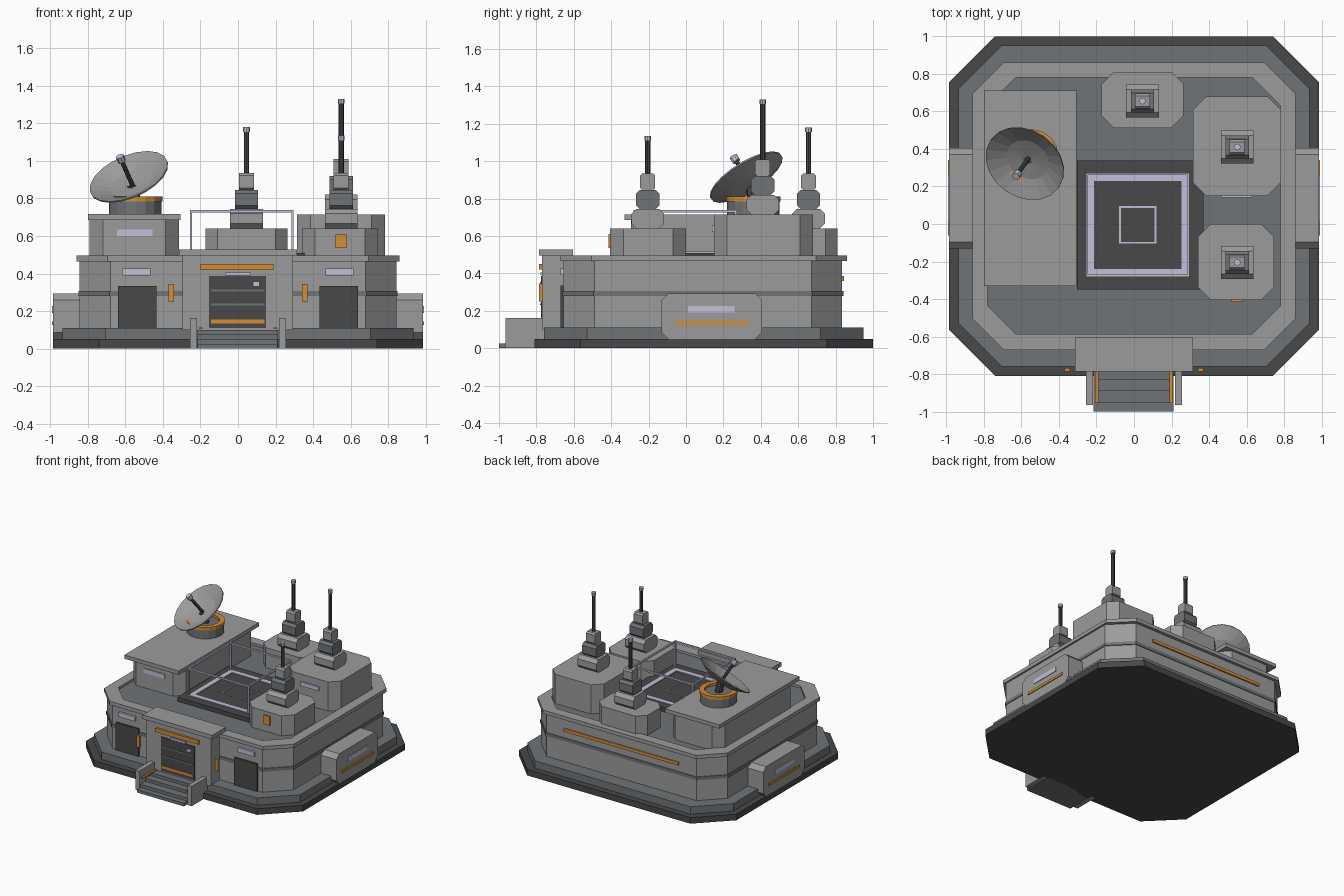
import bpy, bmesh, math
from mathutils import Vector

if "Cube" in bpy.data.objects:
    bpy.data.objects.remove(bpy.data.objects["Cube"])


def material(name, r, g, b):
    m = bpy.data.materials.new(name)
    m.diffuse_color = (r, g, b, 1)
    m.use_nodes = True
    m.node_tree.nodes["Principled BSDF"].inputs["Base Color"].default_value = m.diffuse_color
    return m


LIGHT = material("light_grey", 0.33, 0.33, 0.335)
MID = material("slate_grey", 0.16, 0.175, 0.185)
DARK = material("charcoal", 0.065, 0.065, 0.065)
ORANGE = material("orange", 0.65, 0.27, 0.035)
LILAC = material("pale_lilac", 0.55, 0.52, 0.69)


def finish(bm, name, mat):
    bmesh.ops.recalc_face_normals(bm, faces=bm.faces)
    me = bpy.data.meshes.new(name)
    bm.to_mesh(me)
    bm.free()
    me.materials.append(mat)
    ob = bpy.data.objects.new(name, me)
    bpy.context.collection.objects.link(ob)
    return ob


def outline(a0, a1, b0, b1, c):
    """Rectangle in two axes with cut corners."""
    if c == 0:
        return [(a0, b0), (a1, b0), (a1, b1), (a0, b1)]
    return [(a0 + c, b0), (a1 - c, b0), (a1, b0 + c), (a1, b1 - c),
            (a1 - c, b1), (a0 + c, b1), (a0, b1 - c), (a0, b0 + c)]


def block(name, mat, x, y, z, cut=0.0, axis="z"):
    """Box from (min, max) ranges, corners cut along the given axis."""
    bm = bmesh.new()
    if axis == "z":
        lo = [(a, b, z[0]) for a, b in outline(*x, *y, cut)]
        step = Vector((0, 0, z[1] - z[0]))
    else:
        lo = [(x[0], a, b) for a, b in outline(*y, *z, cut)]
        step = Vector((x[1] - x[0], 0, 0))
    face = bm.faces.new([bm.verts.new(p) for p in lo])
    ext = bmesh.ops.extrude_face_region(bm, geom=[face])
    bmesh.ops.translate(bm, vec=step, verts=[v for v in ext["geom"] if isinstance(v, bmesh.types.BMVert)])
    return finish(bm, name, mat)


def ring(name, mat, outer, inner, z):
    """Closed frame between two matching outlines."""
    bm = bmesh.new()
    loops = [[bm.verts.new((a, b, h)) for a, b in o]
             for o, h in ((outer, z[0]), (outer, z[1]), (inner, z[1]), (inner, z[0]))]
    n = len(outer)
    for k in range(4):
        p, q = loops[k], loops[(k + 1) % 4]
        for i in range(n):
            j = (i + 1) % n
            bm.faces.new((p[i], p[j], q[j], q[i]))
    return finish(bm, name, mat)


def rod(name, mat, a, b, r, sides=8):
    a, b = Vector(a), Vector(b)
    bm = bmesh.new()
    bmesh.ops.create_cone(bm, cap_ends=True, segments=sides, radius1=r, radius2=r, depth=(b - a).length)
    ob = finish(bm, name, mat)
    ob.location = (a + b) / 2
    ob.rotation_euler = (b - a).to_track_quat("Z", "Y").to_euler()
    return ob


# Stepped foundation
block("foundation", DARK, (-.985, .985), (-.81, 1), (0, .05), .245)
block("plinth", MID, (-.935, .935), (-.76, .95), (.05, .11), .23)

# Main hall, belt course, roof and parapet
block("main_wall", LIGHT, (-.845, .845), (-.655, .835), (.11, .472), .165)
block("belt_course", MID, (-.851, .851), (-.661, .841), (.28, .306), .167)
block("roof_deck", MID, (-.80, .80), (-.60, .80), (.465, .476), .16)
ring("parapet", LIGHT, outline(-.86, .86, -.67, .86, .165), outline(-.78, .78, -.585, .78, .15), (.465, .495))
block("rear_light_strip", ORANGE, (-.52, .52), (.83, .846), (.36, .385))

# Side pods, front bays and lamps, mirrored
for s, side in ((-1, "left"), (1, "right")):
    def mx(a, b):
        return tuple(sorted((s * a, s * b)))
    block(side + "_pod", LIGHT, mx(.82, .985), (-.13, .405), (.05, .293), .035, "x")
    block(side + "_pod_window", LILAC, mx(.98, .99), (.01, .26), (.19, .226))
    block(side + "_pod_strip", ORANGE, mx(.98, .992), (-.06, .34), (.125, .145))
    block(side + "_bay_door", DARK, mx(.435, .64), (-.67, -.65), (.11, .335))
    block(side + "_bay_window", LILAC, mx(.465, .615), (-.672, -.65), (.39, .426))
    block(side + "_gate_lamp", ORANGE, mx(.342, .37), (-.785, -.768), (.25, .345))
    block(side + "_stair_wall", LIGHT, mx(.218, .255), (-.965, -.76), (0, .162))
    block(side + "_stair_strip", ORANGE, mx(.19, .207), (-.955, -.78), (.104, .112))

# Entrance steps
for i, y in enumerate((-1, -.955, -.89, -.83)):
    block("stair_step", MID, (-.215, .21), (y, -.75), (0, .025 * (i + 1)))

# Gatehouse with slatted door
block("gatehouse", LIGHT, (-.295, .293), (-.77, -.62), (.1, .5))
block("gatehouse_roof", LIGHT, (-.315, .315), (-.785, -.605), (.495, .528))
block("gate_door", DARK, (-.155, .15), (-.776, -.76), (.11, .387))
for z in (.235, .31):
    block("door_slat", MID, (-.145, .14), (-.78, -.77), (z - .005, z + .005))
block("door_strip", ORANGE, (-.145, .14), (-.781, -.77), (.135, .156))
block("door_panel", LILAC, (.083, .113), (-.78, -.77), (.335, .355))
block("door_lintel_light", LILAC, (-.07, .07), (-.779, -.77), (.39, .405))
block("gate_sign_strip", ORANGE, (-.2, .19), (-.787, -.77), (.42, .451))

# Landing pad with markings and railing
px, py = .02, -.005


def square(h):
    return outline(px - h, px + h, py - h, py + h, 0)


block("landing_pad", DARK, (-.305, .37), (-.35, .337), (.47, .51))
ring("pad_border", LILAC, square(.277), square(.234), (.505, .516))
ring("pad_mark", LILAC, square(.1), square(.09), (.505, .515))
ring("pad_rail", LILAC, square(.277), square(.265), (.725, .738))
for sx in (-1, 1):
    for sy in (-1, 1):
        x, y = px + sx * .271, py + sy * .271
        block("rail_post", LILAC, (x - .006, x + .006), (y - .006, y + .006), (.51, .73))

# Roof buildings
block("dish_house", LIGHT, (-.79, -.315), (-.295, .69), (.475, .69), .07)
block("dish_house_roof", LIGHT, (-.80, -.307), (-.33, .71), (.685, .716))
block("dish_house_window", LILAC, (-.645, -.455), (-.302, -.285), (.60, .636))
block("rear_tower", LIGHT, (.315, .782), (.15, .68), (.475, .715), .07)
block("rear_tower_window", LILAC, (.465, .63), (.14, .16), (.622, .656))
block("front_tower", LIGHT, (.34, .747), (-.405, 0), (.475, .64), .07)
block("front_tower_lamp", ORANGE, (.52, .577), (-.415, -.395), (.535, .61))
block("back_tower", LIGHT, (-.173, .265), (.512, .81), (.475, .64), .065)

# Antenna masts on stacked blocks
for x, y, z, top in ((.045, .655, .64, 1.18), (.55, .41, .715, 1.33), (.55, -.205, .64, 1.135)):
    for half, z0, z1, mat in ((.087, 0, .105, LIGHT), (.062, .105, .205, MID), (.04, .205, .295, LIGHT)):
        block("mast_block", mat, (x - half, x + half), (y - half, y + half), (z + z0, z + z1), half * .3, "x")
    rod("mast_pole", DARK, (x, y, z + .29), (x, y, top - .02), .014)
    rod("mast_cap", LILAC, (x, y, top - .025), (x, y, top), .018)

# Dish pedestal with orange collar
cx, cy = -.547, .36


def circle(r, n=16):
    return [(cx + r * math.cos(2 * math.pi * i / n), cy + r * math.sin(2 * math.pi * i / n)) for i in range(n)]


rod("dish_pedestal", MID, (cx, cy, .71), (cx, cy, .79), .14, 16)
ring("dish_collar", ORANGE, circle(.145), circle(.105), (.785, .81))

# Tilted dish: shallow bowl with thickness
axis = Vector((-.35, -.495, .794)).normalized()
hub = Vector((-.583, .32, .918))
bm = bmesh.new()
N = 20
rows = []
for r, h in ((.12, -.045), (.222, 0), (.222, -.008), (.12, -.055)):
    rows.append([bm.verts.new((r * math.cos(2 * math.pi * i / N), r * math.sin(2 * math.pi * i / N), h))
                 for i in range(N)])
front, back = bm.verts.new((0, 0, -.06)), bm.verts.new((0, 0, -.072))
for i in range(N):
    j = (i + 1) % N
    for p, q in zip(rows, rows[1:]):
        bm.faces.new((p[i], p[j], q[j], q[i]))
    bm.faces.new((front, rows[0][j], rows[0][i]))
    bm.faces.new((back, rows[3][i], rows[3][j]))
dish = finish(bm, "dish", LIGHT)
dish.location = hub
dish.rotation_euler = axis.to_track_quat("Z", "Y").to_euler()
rod("dish_mount", DARK, (cx, cy, .78), hub - axis * .06, .03)
rod("dish_feed", DARK, hub - axis * .06, hub + axis * .105, .012)
rod("dish_receiver", LILAC, hub + axis * .1, hub + axis * .135, .022)
